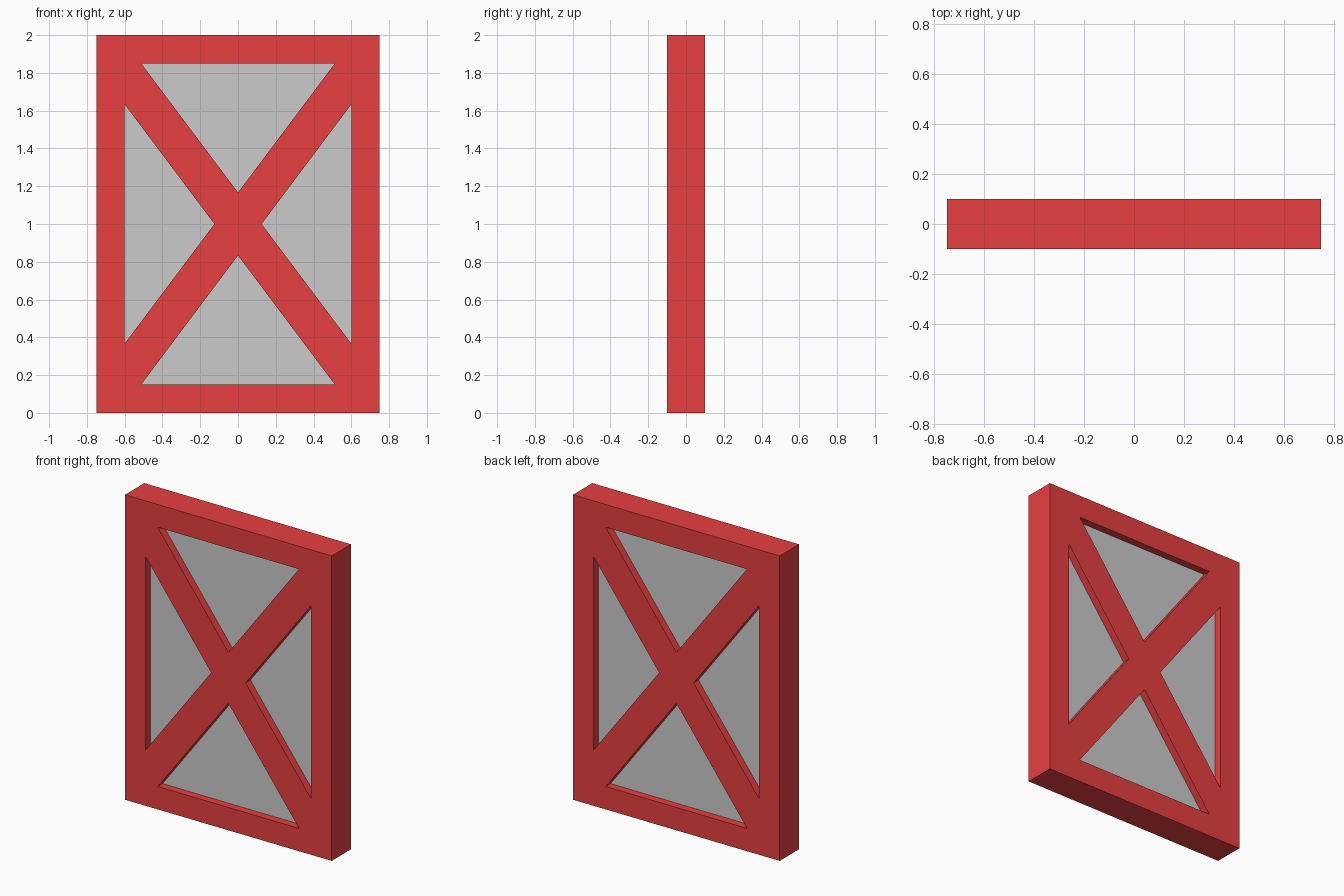
import bpy, bmesh

if "Cube" in bpy.data.objects:
    bpy.data.objects.remove(bpy.data.objects["Cube"])

W, H, D = 0.75, 2.0, 0.10          # half width, height, half depth
BORDER, BRACE = 0.15, 0.20         # frame border and diagonal brace widths
PANEL_D = 0.05                     # half depth of the recessed panel

red = bpy.data.materials.new("red_paint")
red.diffuse_color = (0.8, 0.05, 0.05, 1)
red.use_nodes = True
red.node_tree.nodes["Principled BSDF"].inputs["Base Color"].default_value = red.diffuse_color


def add_object(name, bm, mat=None):
    bmesh.ops.recalc_face_normals(bm, faces=bm.faces)
    mesh = bpy.data.meshes.new(name)
    bm.to_mesh(mesh)
    bm.free()
    if mat:
        mesh.materials.append(mat)
    obj = bpy.data.objects.new(name, mesh)
    bpy.context.collection.objects.link(obj)
    return obj


def add_loop(bm, points):
    vs = [bm.verts.new((x, -D, z)) for x, z in points]
    return [bm.edges.new((vs[i], vs[i - 1])) for i in range(len(vs))]


# Triangular openings left between the border and the two diagonals
mid = H / 2
slope = mid / W
gap_z = BRACE / 2 * (1 + slope ** 2) ** 0.5    # brace half width along z
gap_x = gap_z / slope                          # brace half width along x
in_x, in_z = W - BORDER, mid - BORDER
tri_x = (in_z - gap_z) / slope
tri_z = (in_x - gap_x) * slope

# Frame with crossed braces: fill the front outline around the openings, then extrude
bm = bmesh.new()
edges = add_loop(bm, [(-W, 0), (W, 0), (W, H), (-W, H)])
for s in (-1, 1):
    edges += add_loop(bm, [(-tri_x, mid + s * in_z), (tri_x, mid + s * in_z), (0, mid + s * gap_z)])
    edges += add_loop(bm, [(s * in_x, mid - tri_z), (s * in_x, mid + tri_z), (s * gap_x, mid)])
bmesh.ops.triangle_fill(bm, edges=edges, use_beauty=True, normal=(0, -1, 0))
back = bmesh.ops.extrude_face_region(bm, geom=bm.faces[:], use_keep_orig=True)["geom"]
bmesh.ops.translate(bm, vec=(0, 2 * D, 0),
                    verts=[g for g in back if isinstance(g, bmesh.types.BMVert)])
add_object("braced_frame", bm, red)

# Grey panel, its edges tucked slightly into the border
bm = bmesh.new()
bmesh.ops.create_cube(bm, size=2)
bmesh.ops.scale(bm, vec=(in_x + 0.02, PANEL_D, in_z + 0.02), verts=bm.verts)
bmesh.ops.translate(bm, vec=(0, 0, mid), verts=bm.verts)
add_object("panel", bm)
